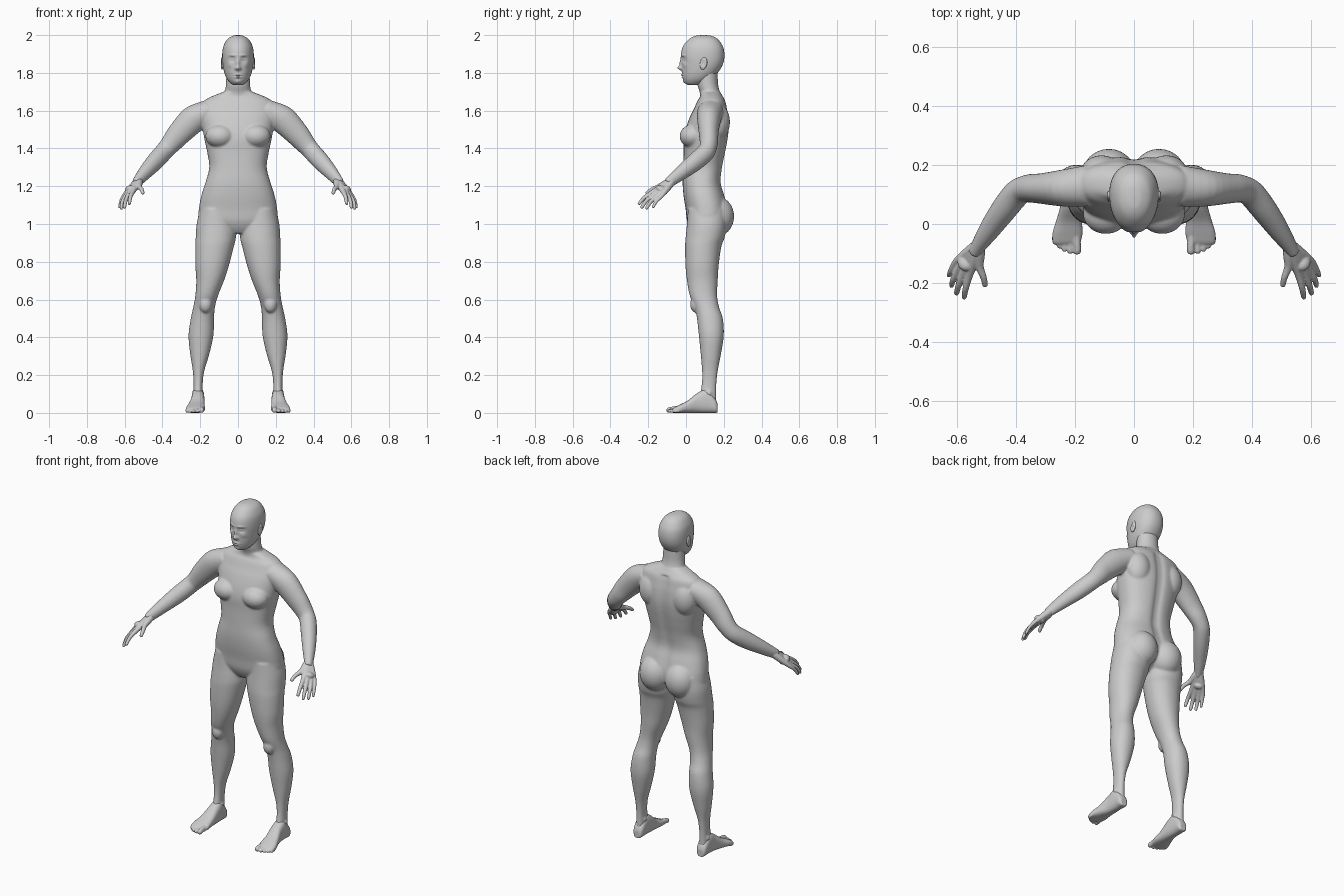
import bpy, bmesh, math
from mathutils import Vector, Matrix

Z = Vector((0, 0, 1))


def loft(bm, rings, n=32, sq=1.0, sub=4):
    """Skin rings of (centre, u, v), smoothed along the length."""
    smooth = []
    for i in range(len(rings) - 1):
        p = [rings[max(0, min(len(rings) - 1, i + k))] for k in (-1, 0, 1, 2)]
        for s in range(sub):
            t = s / sub
            smooth.append([0.5 * (2 * b + (c - a) * t + (2 * a - 5 * b + 4 * c - d) * t * t
                                  + (3 * b - a - 3 * c + d) * t ** 3)
                           for a, b, c, d in zip(*p)])
    smooth.append(rings[-1])
    loops = []
    for c, u, v in smooth:
        loop = []
        for k in range(n):
            q = 2 * math.pi * (k + 0.5) / n
            cu, cv = (math.copysign(abs(f) ** sq, f) for f in (math.cos(q), math.sin(q)))
            loop.append(bm.verts.new(c + u * cu + v * cv))
        loops.append(loop)
    for a, b in zip(loops, loops[1:]):
        for k in range(n):
            bm.faces.new((a[k], a[(k + 1) % n], b[(k + 1) % n], b[k]))
    bm.faces.new(loops[0])
    bm.faces.new(loops[-1])


def slabs(rows, side=1):
    """Horizontal rings from (z, x0, x1, front, back)."""
    return [(Vector((side * (x0 + x1) / 2, (f + b) / 2, z)),
             Vector(((x1 - x0) / 2, 0, 0)), Vector((0, (b - f) / 2, 0)))
            for z, x0, x1, f, b in rows]


def path(rows, side=1):
    """Rings square to a path of (x, y, z, height radius, width radius)."""
    pts = [Vector((side * r[0], r[1], r[2])) for r in rows]
    out = []
    for i, r in enumerate(rows):
        t = (pts[min(i + 1, len(pts) - 1)] - pts[max(i - 1, 0)]).normalized()
        u = t.cross(Z).normalized()
        out.append((pts[i], u * r[4], u.cross(t) * r[3]))
    return out


def ball(bm, centre, radii, tilt=0):
    m = Matrix.Translation(centre) @ Matrix.Rotation(tilt, 4, 'X') @ Matrix.Diagonal((*radii, 1))
    bmesh.ops.create_uvsphere(bm, u_segments=24, v_segments=16, radius=1, matrix=m)


def finish(bm, name, voxel=None, smooth=4):
    bmesh.ops.recalc_face_normals(bm, faces=bm.faces)
    for f in bm.faces:
        f.smooth = True
    me = bpy.data.meshes.new(name)
    bm.to_mesh(me)
    bm.free()
    ob = bpy.data.objects.new(name, me)
    bpy.context.collection.objects.link(ob)
    if voxel:
        r = ob.modifiers.new("blend", 'REMESH')
        r.mode, r.voxel_size, r.use_smooth_shade = 'VOXEL', voxel, True
        s = ob.modifiers.new("soften", 'SMOOTH')
        s.factor, s.iterations = 0.5, smooth
    return ob


# body: trunk and neck
bm = bmesh.new()
trunk = [(1.70, .075, .075, .18), (1.675, .14, .075, .195), (1.65, .18, .06, .21),
         (1.61, .195, .042, .219), (1.57, .197, .022, .226), (1.51, .188, .0, .229),
         (1.45, .178, -.012, .223), (1.38, .163, -.012, .21), (1.30, .152, -.015, .194),
         (1.22, .172, -.018, .186), (1.15, .194, -.013, .205), (1.08, .207, -.002, .222),
         (1.02, .205, .005, .215), (.98, .14, .02, .18), (.95, .05, .04, .14)]
loft(bm, slabs([(z, -x, x, f, b) for z, x, f, b in trunk]), 64, .85)
neck = [(1.64, .085, .07, .19), (1.69, .072, .074, .181), (1.74, .064, .06, .17), (1.82, .062, .06, .167)]
loft(bm, slabs([(z, -x, x, f, b) for z, x, f, b in neck]))
for v in bm.verts:  # spine groove
    if v.co.y > .13 and v.co.z < 1.66:
        v.co.y -= .014 * math.exp(-(v.co.x / .025) ** 2)

leg = [(1.08, .03, .20, .01, .21), (1.0, .012, .219, .005, .215), (.93, .011, .224, -.002, .205),
       (.88, .022, .226, -.005, .187), (.78, .048, .226, -.003, .173), (.70, .074, .221, .005, .168),
       (.62, .106, .226, .02, .165), (.56, .122, .237, .045, .175), (.50, .127, .25, .058, .195),
       (.41, .13, .262, .068, .20), (.31, .152, .253, .078, .185), (.22, .179, .239, .085, .168),
       (.15, .187, .235, .083, .161), (.09, .186, .237, .072, .16), (.05, .186, .24, .07, .16)]
arm = [(.15, .13, 1.60, .06, .07), (.235, .122, 1.555, .073, .063), (.31, .12, 1.48, .064, .052),
       (.36, .12, 1.42, .053, .047), (.395, .105, 1.38, .049, .046), (.44, .05, 1.33, .048, .044),
       (.49, -.02, 1.275, .039, .036), (.53, -.08, 1.228, .030, .025), (.54, -.10, 1.215, .026, .022)]
for s in (1, -1):
    loft(bm, slabs(leg, s), 32, .95)
    loft(bm, path(arm, s))
    ball(bm, (s * .085, .165, 1.04), (.092, .09, .105))       # buttock
    ball(bm, (s * .095, .035, 1.465), (.078, .069, .062))     # chest
    ball(bm, (s * .11, .165, 1.54), (.075, .068, .10))        # shoulder blade
    ball(bm, (s * .172, .052, .575), (.034, .03, .045))       # kneecap
    ball(bm, (s * .212, .122, .105), (.033, .022, .022))      # ankle bones
finish(bm, "body", .006, 6)

# hands
wrist = (.525, -.07, 1.232)
digits = [((.558, -.172, 1.170), (.570, -.218, 1.142), (.576, -.252, 1.103), .0105),
          ((.577, -.166, 1.158), (.594, -.208, 1.125), (.602, -.238, 1.083), .0105),
          ((.593, -.150, 1.150), (.612, -.187, 1.118), (.619, -.212, 1.078), .010),
          ((.603, -.128, 1.150), (.620, -.157, 1.120), (.628, -.177, 1.085), .009),
          ((.523, -.145, 1.197), (.510, -.180, 1.183), (.503, -.212, 1.160), .011)]
for s, label in ((1, "left"), (-1, "right")):
    bm = bmesh.new()
    for knuckle, mid, tip, r in digits:
        w, k, m, t = map(Vector, (wrist, knuckle, mid, tip))
        rows = [(w, .022), (w.lerp(k, .5), .019), (k, r * 1.3), (m, r * 1.02),
                (m.lerp(t, .85), r * .85), (t, r * .4)]
        loft(bm, path([(*p, q, q) for p, q in rows], s), 16)
    ball(bm, (s * .568, -.128, 1.18), (.03, .034, .022), -.5)
    finish(bm, label + "_hand", .0035, 3)

# feet
foot = [(.168, .212, .018, .045), (.155, .212, .030, .075), (.11, .212, .034, .125),
        (.06, .213, .037, .105), (.01, .220, .044, .066), (-.03, .225, .051, .045),
        (-.06, .228, .048, .030), (-.07, .228, .042, .022)]
toes = [(.193, -.103, .0135), (.216, -.101, .010), (.235, -.094, .0095), (.252, -.083, .009), (.268, -.068, .009)]
for s, label in ((1, "left"), (-1, "right")):
    bm = bmesh.new()
    loft(bm, [(Vector((s * x, y, h / 2)), Vector((w, 0, 0)), Z * h / 2) for y, x, w, h in foot], 32, .8)
    for x, y, r in toes:
        loft(bm, path([(s * (x * .8 + .045), -.01, .025, r * 1.2, r * 1.2),
                       (s * x, y + .03, r * 1.35, r * 1.1, r), (s * x, y + .008, r, r, r),
                       (s * x, y, r, r * .5, r * .5)]), 16)
    for v in bm.verts:
        v.co.z = max(v.co.z, 0)
    finish(bm, label + "_foot", .004, 3)

# head with sculpted face
bm = bmesh.new()
skull = [(2.0, .006, .085, .10), (1.996, .028, .05, .135), (1.98, .055, .018, .167), (1.95, .074, -.01, .190),
         (1.92, .082, -.023, .201), (1.88, .084, -.027, .203), (1.84, .081, -.022, .193),
         (1.80, .073, -.020, .168), (1.77, .061, -.015, .135), (1.75, .046, -.006, .105),
         (1.738, .030, .008, .08), (1.735, .01, .03, .06)]
loft(bm, slabs([(z, -x, x, f, b) for z, x, f, b in skull]), 96, .92, 10)
# face bumps: x, z, x spread, z spread, forward amount
bumps = [(0, 1.826, .012, .012, .022), (0, 1.85, .009, .022, .012), (0, 1.789, .022, .005, .008),
         (0, 1.777, .018, .005, .008), (0, 1.783, .024, .002, -.005), (0, 1.752, .02, .012, .006)]
for s in (1, -1):
    bumps += [(s * .034, 1.872, .017, .013, -.013), (s * .034, 1.872, .012, .006, .007),
              (s * .032, 1.893, .020, .006, .005), (s * .014, 1.823, .006, .007, .007),
              (s * .048, 1.84, .015, .014, .004)]
for v in bm.verts:
    x, y, z = v.co
    v.co.x *= 1 + .7 * (y - .10)
    if y < .05:
        v.co.y -= sum(a * math.exp(-((x - bx) / sx) ** 2 - ((z - bz) / sz) ** 2) for bx, bz, sx, sz, a in bumps)
finish(bm, "head")

# ears
for s, label in ((1, "left"), (-1, "right")):
    bm = bmesh.new()
    ball(bm, (s * .084, .093, 1.85), (.010, .019, .033), -.2)
    for v in bm.verts:  # hollow the outer side
        d = ((v.co.y - .09) / .01) ** 2 + ((v.co.z - 1.852) / .017) ** 2
        if v.co.x * s > .084:
            v.co.x -= s * .008 * math.exp(-d)
    finish(bm, label + "_ear")
